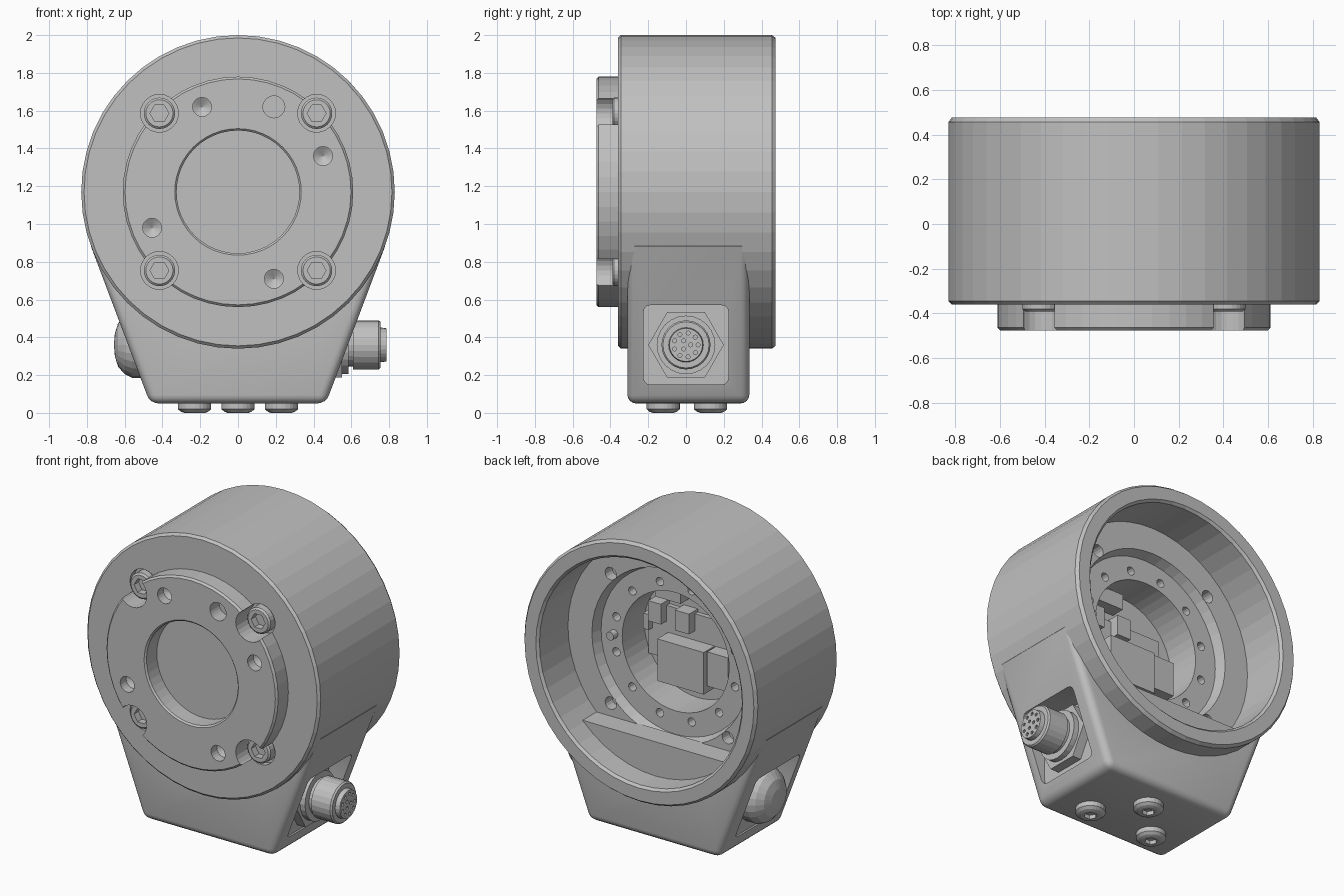
import bpy, bmesh, math

if "Cube" in bpy.data.objects:
    bpy.data.objects.remove(bpy.data.objects["Cube"])

CZ = 1.17                      # height of the main cylinder axis
grey = bpy.data.materials.new("light grey metal")
grey.diffuse_color = (0.53, 0.53, 0.53, 1)
grey.use_nodes = True
grey.node_tree.nodes["Principled BSDF"].inputs["Base Color"].default_value = grey.diffuse_color


def finish(name, bm):
    bmesh.ops.remove_doubles(bm, verts=bm.verts, dist=1e-5)
    bmesh.ops.recalc_face_normals(bm, faces=bm.faces)
    me = bpy.data.meshes.new(name)
    bm.to_mesh(me)
    bm.free()
    me.materials.append(grey)
    ob = bpy.data.objects.new(name, me)
    bpy.context.collection.objects.link(ob)
    return ob


def revolve(name, profile, axis='y', at=(0, 0), seg=24):
    """Turn (radius, height) points round an axis; 'at' is the other two coordinates."""
    bm = bmesh.new()
    rings = []
    for r, h in profile:
        if r == 0:
            pole = {'x': (h, *at), 'y': (at[0], h, at[1]), 'z': (*at, h)}[axis]
            rings.append([bm.verts.new(pole)] * seg)
            continue
        ring = []
        for i in range(seg):
            t = math.tau * i / seg
            a, b = at[0] + r * math.cos(t), at[1] + r * math.sin(t)
            ring.append(bm.verts.new({'x': (h, a, b), 'y': (a, h, b), 'z': (a, b, h)}[axis]))
        rings.append(ring)
    pairs = list(zip(rings, rings[1:]))
    if profile[0][0] > 0:
        pairs.append((rings[-1], rings[0]))
    for p, q in pairs:
        for i in range(seg):
            j = (i + 1) % seg
            vs = list(dict.fromkeys((p[i], p[j], q[j], q[i])))
            if len(vs) > 2:
                bm.faces.new(vs)
    return finish(name, bm)


def cylinder(name, r, h0, h1, axis='y', at=(0, 0), seg=24):
    return revolve(name, [(0, h0), (r, h0), (r, h1), (0, h1)], axis, at, seg)


def prism(name, pts, y0, y1, bevel=0, segs=3, pick=None):
    """Extrude an x,z outline along y, optionally rounding the picked edges."""
    bm = bmesh.new()
    f = bm.faces.new([bm.verts.new((x, y0, z)) for x, z in pts])
    ext = bmesh.ops.extrude_face_region(bm, geom=[f])
    for v in ext['geom']:
        if isinstance(v, bmesh.types.BMVert):
            v.co.y = y1
    bmesh.ops.recalc_face_normals(bm, faces=bm.faces)
    if bevel:
        edges = [e for e in bm.edges if pick is None or pick(e)]
        bmesh.ops.bevel(bm, geom=edges, offset=bevel, segments=segs,
                        profile=0.5, affect='EDGES')
    return finish(name, bm)


def box(name, x0, x1, y0, y1, z0, z1, **kw):
    return prism(name, [(x0, z0), (x1, z0), (x1, z1), (x0, z1)], y0, y1, **kw)


def cut(ob, cutters):
    for c in cutters:
        c.hide_render = True
        m = ob.modifiers.new("cut", 'BOOLEAN')
        m.operation, m.solver, m.object = 'DIFFERENCE', 'EXACT', c
        bpy.context.view_layer.objects.active = ob
        bpy.ops.object.modifier_apply(modifier=m.name)
        bpy.data.objects.remove(c)


def pocket(s):
    return box("pocket_cutter", s * 0.49, s * 0.95, -0.225, 0.225, 0.15, 0.57, bevel=0.035,
               pick=lambda e: abs(e.verts[0].co.x - e.verts[1].co.x) > 0.1)


bolts = [(sx * 0.416, CZ + sz * 0.416) for sx in (-1, 1) for sz in (-1, 1)]

# main drum: closed front, stepped cavity open to the back
drum = revolve("drum_body", [
    (0, -0.36), (0.815, -0.36), (0.83, -0.345), (0.83, 0.455), (0.815, 0.475), (0.735, 0.475),
    (0.72, 0.46), (0.72, 0.17), (0.55, 0.17), (0.53, 0.105), (0.38, 0.105), (0.38, -0.12),
    (0, -0.12)], at=(0, CZ), seg=48)
cuts = [pocket(1), pocket(-1)]
for p in bolts:
    cuts.append(cylinder("counterbore", 0.1, -0.6, -0.32, at=p))
    cuts.append(cylinder("floor_hole", 0.04, 0.1, 0.3, at=p, seg=16))
for k in range(12):
    t = math.radians(15 + 30 * k)
    cuts.append(cylinder("ring_hole", 0.027, 0.03, 0.14,
                         at=(0.436 * math.cos(t), CZ + 0.436 * math.sin(t)), seg=12))
cut(drum, cuts)
cylinder("locating_pin", 0.027, 0.09, 0.15, at=(0.436, CZ), seg=12)

# front flange with bolt notches, drilled holes and one flat-bottomed hole
flange = revolve("front_flange", [(0.325, -0.35), (0.61, -0.35), (0.61, -0.463), (0.598, -0.475),
                                  (0.335, -0.475), (0.325, -0.465)], at=(0, CZ), seg=48)
cuts = [cylinder("notch", 0.1, -0.6, -0.3, at=p) for p in bolts]
for p in [(-0.19, 1.62), (0.45, 1.36), (-0.455, 0.98), (0.19, 0.71)]:
    cuts.append(revolve("drill", [(0, -0.385), (0.05, -0.415), (0.05, -0.5), (0, -0.5)],
                        at=p, seg=20))
cuts.append(cylinder("flat_hole", 0.058, -0.38, -0.5, at=(0.19, 1.62)))
cut(flange, cuts)

# socket-head bolts
for p in bolts:
    head = revolve("flange_bolt", [(0, -0.3), (0.083, -0.3), (0.083, -0.38), (0.072, -0.39),
                                   (0, -0.39)], at=p)
    cut(head, [cylinder("socket", 0.05, -0.345, -0.45, at=p, seg=6)])

# lower housing, tangent to the drum, hollowed where the drum passes
outline = [(-0.465, 0.05), (0.465, 0.05), (0.778, 0.88), (0.68, 1.15), (-0.68, 1.15), (-0.778, 0.88)]
housing = prism("lower_housing", outline, -0.31, 0.335, bevel=0.045, segs=4,
                pick=lambda e: min(v.co.z for v in e.verts) < 0.87)
cut(housing, [cylinder("drum_space", 0.76, -0.6, 0.6, at=(0, CZ), seg=48), pocket(1), pocket(-1)])
bpy.ops.object.select_all(action='DESELECT')
housing.select_set(True)
bpy.context.view_layer.objects.active = housing
bpy.ops.object.shade_smooth_by_angle(angle=math.radians(28))

# chord-shaped ledge at the bottom of the cavity
a0 = math.asin(0.5 / 0.73)
arc = [-a0 - (math.pi - 2 * a0) * i / 14 for i in range(15)]
prism("cavity_ledge", [(0.73 * math.cos(a), CZ + 0.73 * math.sin(a)) for a in arc], 0.16, 0.31)

# circuit board and components inside the cavity: x0, x1, y top, z0, z1
box("circuit_board", -0.26, 0.33, -0.13, -0.09, CZ - 0.17, CZ + 0.17)
for x0, x1, yt, z0, z1 in [(-0.14, 0.19, 0.02, -0.27, 0.0), (-0.3, -0.15, 0.0, -0.22, 0.0),
                           (0.2, 0.29, -0.03, 0.07, 0.2), (0.0, 0.1, -0.03, 0.06, 0.19),
                           (0.06, 0.24, -0.03, 0.24, 0.34), (0.3, 0.34, -0.05, 0.0, 0.1)]:
    box("board_component", x0, x1, -0.13, yt, CZ + z0, CZ + z1)

# round connector on the right
Z = 0.36
cylinder("connector_nut", 0.2, 0.47, 0.55, 'x', (0, Z), 6)
connector = revolve("connector", [
    (0, 0.48), (0.155, 0.48), (0.155, 0.585), (0.115, 0.585), (0.115, 0.61), (0.13, 0.61),
    (0.13, 0.745), (0.122, 0.755), (0.092, 0.755), (0.088, 0.785), (0, 0.785)], 'x', (0, Z))
pins = [(r * math.cos(math.tau * i / n), Z + r * math.sin(math.tau * i / n))
        for r, n in ((0.064, 9), (0.025, 3)) for i in range(n)]
cut(connector, [cylinder("pin_hole", 0.011, 0.765, 0.8, 'x', p, 8) for p in pins])

# domed blanking plug on the left
plug = revolve("blanking_plug", [(0, -0.48), (0.175, -0.48), (0.175, -0.56), (0.155, -0.6),
                                 (0.115, -0.635), (0.06, -0.652), (0, -0.657)], 'x', (0, Z))

# button screws underneath
for p in [(0.23, -0.12), (-0.23, -0.12), (0, 0.13)]:
    foot = revolve("base_screw", [(0, 0.07), (0.088, 0.07), (0.088, 0.02), (0.072, 0.006),
                                  (0.055, 0), (0, 0)], 'z', p)
    cut(foot, [cylinder("socket", 0.038, -0.05, 0.025, 'z', p, 6)])
